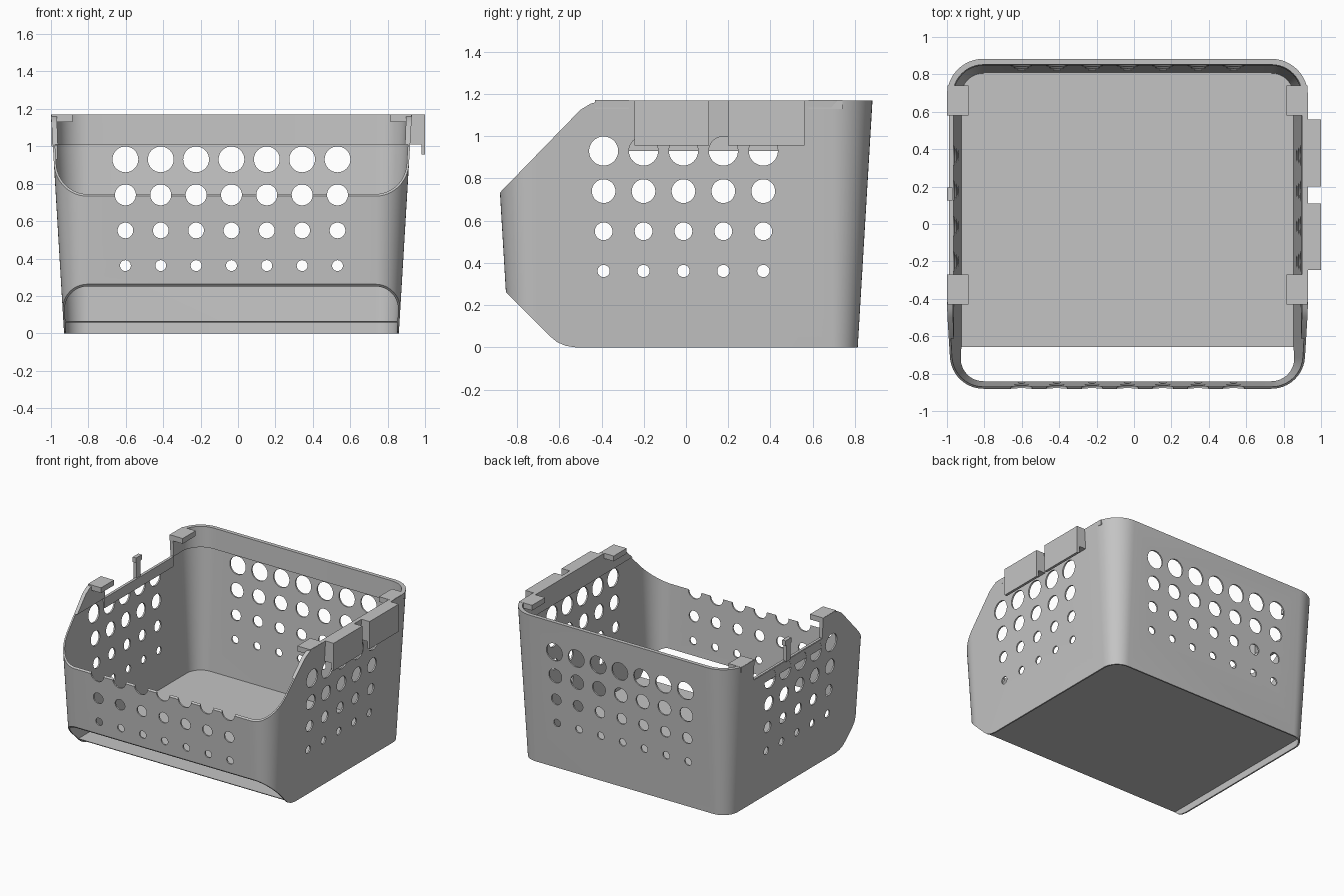
import bpy, bmesh, math
from mathutils import Matrix, Vector

if "Cube" in bpy.data.objects:
    bpy.data.objects.remove(bpy.data.objects["Cube"], do_unlink=True)

grey = bpy.data.materials.new("light_grey_plastic")
grey.use_nodes = True
grey.diffuse_color = (0.55, 0.55, 0.55, 1)
grey.node_tree.nodes["Principled BSDF"].inputs["Base Color"].default_value = (0.55, 0.55, 0.55, 1)

CX, CY, TOP = -0.035, -0.012, 1.17


def make_object(name, bm):
    bmesh.ops.recalc_face_normals(bm, faces=bm.faces)
    mesh = bpy.data.meshes.new(name)
    bm.to_mesh(mesh)
    bm.free()
    mesh.materials.append(grey)
    obj = bpy.data.objects.new(name, mesh)
    bpy.context.collection.objects.link(obj)
    return obj


def box(name, *ranges):
    """Boxes given as (x0, x1, y0, y1, z0, z1), joined in one object."""
    bm = bmesh.new()
    for x0, x1, y0, y1, z0, z1 in ranges:
        place = Matrix.Translation(((x0 + x1) / 2, (y0 + y1) / 2, (z0 + z1) / 2))
        bmesh.ops.create_cube(bm, size=1, matrix=place @ Matrix.Diagonal((x1 - x0, y1 - y0, z1 - z0, 1)))
    return make_object(name, bm)


def ring(bm, z, inset):
    """Rounded rectangle of the tapered tub at height z."""
    grow = 0.07 * z / TOP - inset
    hx, hy, r = 0.895 + grow, 0.825 + grow, 0.125 + grow
    verts = []
    for q, (sx, sy) in enumerate([(1, 1), (-1, 1), (-1, -1), (1, -1)]):
        for i in range(13):
            a = (q + i / 12) * math.pi / 2
            verts.append(bm.verts.new((CX + sx * (hx - r) + r * math.cos(a),
                                       CY + sy * (hy - r) + r * math.sin(a), z)))
    return verts


# Tub: raised floor underside, skirt, outer wall, thick rim band, inner wall and floor
bm = bmesh.new()
rings = [ring(bm, z, inset) for z, inset in
         [(0.057, 0.011), (0, 0.011), (0, 0), (TOP, 0), (TOP, 0.031), (1.01, 0.027),
          (1.01, 0.012), (0.067, 0.011)]]
for a, b in zip(rings, rings[1:]):
    for i in range(len(a)):
        j = (i + 1) % len(a)
        bm.faces.new((a[i], a[j], b[j], b[i]))
bm.faces.new(rings[0])
bm.faces.new(rings[-1])
tub = make_object("basket_tub", bm)

# Side outline that slants the front at top and bottom
outline = [(-0.95, 0.36), (-0.64, 0.05), (-0.61, 0.025), (-0.57, 0.008), (-0.52, 0), (-0.45, -0.02),
           (1.2, -0.1), (1.2, 1.3), (-0.36, 1.19), (-0.40, 1.167), (-0.45, 1.155), (-0.50, 1.125),
           (-0.95, 0.662)]
bm = bmesh.new()
face = bm.faces.new([bm.verts.new((-1.3, y, z)) for y, z in outline])
extruded = bmesh.ops.extrude_face_region(bm, geom=[face])["geom"]
bmesh.ops.translate(bm, vec=(2.6, 0, 0), verts=[v for v in extruded if isinstance(v, bmesh.types.BMVert)])
side_outline = make_object("side_outline_cutter", bm)


# Rows of round holes, shrinking towards the floor
def hole_cutter(name, count, along_x):
    bm = bmesh.new()
    turn = Matrix.Rotation(math.pi / 2, 4, "Y" if along_x else "X")
    for z, r in [(0.93, 0.069), (0.74, 0.056), (0.55, 0.042), (0.362, 0.029)]:
        for i in range(count):
            s = (i - (count - 1) / 2) * 0.189
            spot = Vector((0, CY + s, z)) if along_x else Vector((CX + s, 0, z))
            bmesh.ops.create_cone(bm, cap_ends=True, segments=32, radius1=r, radius2=r, depth=2.6,
                                  matrix=Matrix.Translation(spot) @ turn)
    return make_object(name, bm)


cutters = [(side_outline, "INTERSECT"),
           (hole_cutter("front_back_holes_cutter", 7, False), "DIFFERENCE"),
           (hole_cutter("side_holes_cutter", 5, True), "DIFFERENCE"),
           (box("notch_cutter", (-1.2, -0.8, -0.27, 0.58, 1.005, 1.4)), "DIFFERENCE")]
for cutter, operation in cutters:
    cutter.hide_render = True
    mod = tub.modifiers.new(cutter.name, "BOOLEAN")
    mod.operation, mod.object, mod.solver = operation, cutter, "EXACT"
bpy.context.view_layer.update()
cut = bpy.data.meshes.new_from_object(tub.evaluated_get(bpy.context.evaluated_depsgraph_get()))
tub.modifiers.clear()
tub.data = cut
for cutter, _ in cutters:
    bpy.data.objects.remove(cutter, do_unlink=True)

bpy.ops.object.select_all(action="DESELECT")
tub.select_set(True)
bpy.context.view_layer.objects.active = tub
bpy.ops.object.shade_smooth_by_angle(angle=math.radians(25))

# Stacking tabs at the ends of both side rims
for place, y0, y1 in [("front", -0.43, -0.27), ("back", 0.58, 0.74)]:
    box(place + "_right_tab", (-0.998, -0.885, y0, y1, 1.13, TOP + 0.001))
    box(place + "_left_tab", (0.815, 0.928, y0, y1, 1.13, TOP + 0.001))

# Hanging hooks outside the left wall
for place, y0, y1 in [("front", -0.245, 0.11), ("back", 0.2, 0.56)]:
    box(place + "_hook", (0.915, 1.0, y0, y1, 1.01, TOP), (0.98, 1.0, y0, y1, 0.955, 1.01))

# Rail along the notch of the right wall, with a small post between the hook places
box("notch_rail", (-0.986, -0.965, -0.272, 0.582, 0.93, 1.008))
box("notch_post", (-0.998, -0.972, 0.135, 0.185, 1.0, 1.13), (-1.0, -0.97, 0.125, 0.195, 1.13, TOP))
